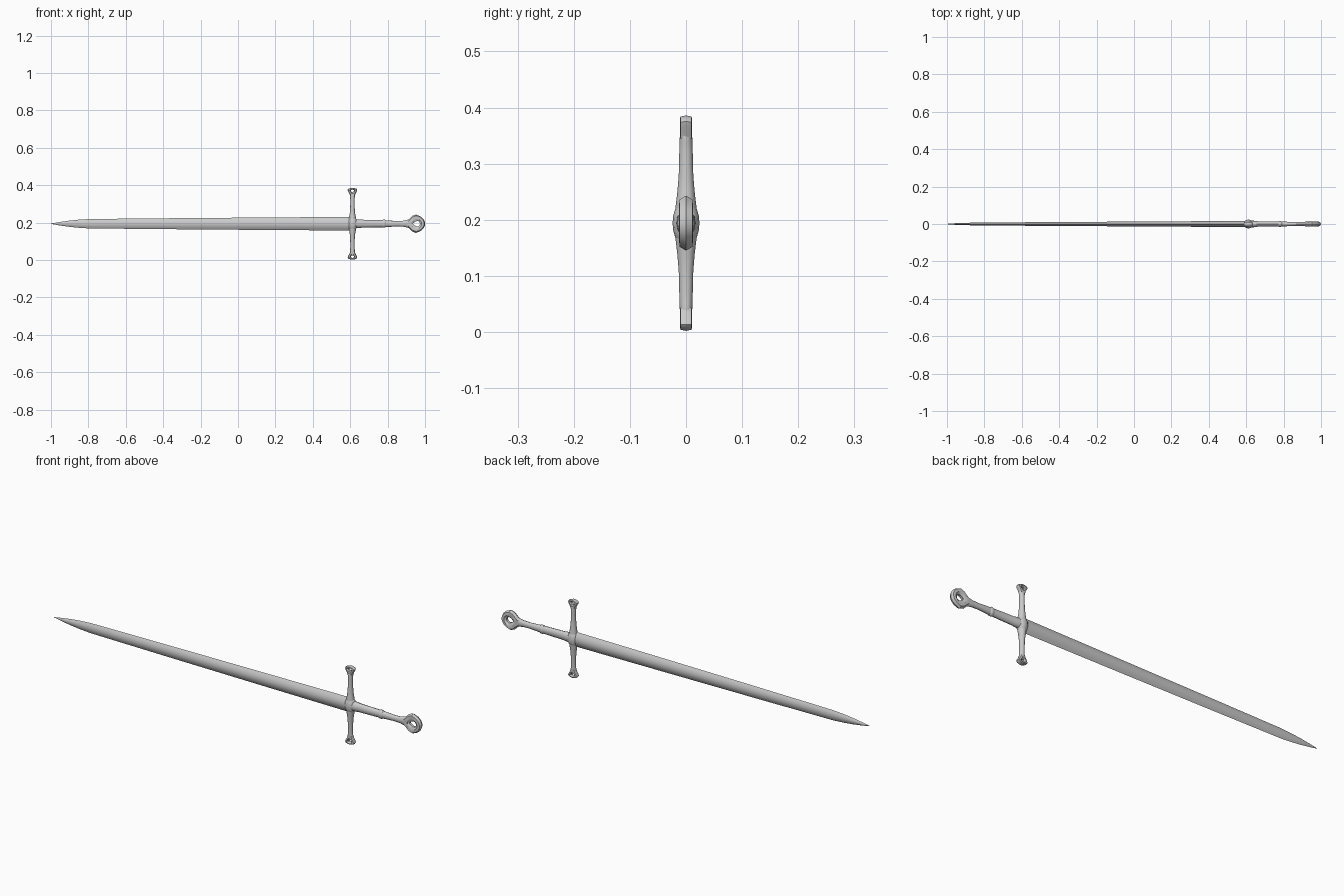
import bpy, bmesh
from math import sin, cos, pi, radians
from mathutils import Vector

if "Cube" in bpy.data.objects:
    bpy.data.objects.remove(bpy.data.objects["Cube"])

ZC = 0.194   # height of the sword's long axis
GX = 0.612   # position of the crossguard along the sword


def finish(name, bm, angle=40):
    bmesh.ops.recalc_face_normals(bm, faces=bm.faces)
    me = bpy.data.meshes.new(name)
    bm.to_mesh(me)
    bm.free()
    ob = bpy.data.objects.new(name, me)
    bpy.context.collection.objects.link(ob)
    bpy.ops.object.select_all(action='DESELECT')
    ob.select_set(True)
    bpy.context.view_layer.objects.active = ob
    bpy.ops.object.shade_smooth_by_angle(angle=radians(angle))
    return ob


def bridge(bm, loops, close=False, caps=True):
    rings = [[bm.verts.new(p) for p in loop] for loop in loops]
    n = len(rings[0])
    pairs = list(zip(rings, rings[1:]))
    if close:
        pairs.append((rings[-1], rings[0]))
    for a, b in pairs:
        for i in range(n):
            j = (i + 1) % n
            bm.faces.new((a[i], a[j], b[j], b[i]))
    if caps and not close:
        bm.faces.new(rings[0])
        bm.faces.new(rings[-1])


def ellipse(a, b, n=12):
    return [(a * cos(2 * pi * i / n), b * sin(2 * pi * i / n)) for i in range(n)]


def lens(a, b, n=6):
    # two shallow arcs meeting in sharp edges
    top = [(-1 + 2 * i / n) for i in range(n + 1)]
    up = [(t * a, b * (1 - t * t)) for t in top]
    return up + [(-p[0], -p[1]) for p in up[1:-1]]


def along_x(name, stations, section):
    # stations: (x, half height, half thickness)
    bm = bmesh.new()
    bridge(bm, [[(x, v, ZC + u) for u, v in section(h, t)] for x, h, t in stations])
    return finish(name, bm)


def eyelet(name, outer, inner, thick, place):
    # ring with a ridged six-sided section between two matching outlines
    bm = bmesh.new()
    loops = []
    for o, i in zip(outer, inner):
        o, i = Vector(o), Vector(i)
        prof = ((0, 0), (0.2, 0.85), (0.65, 0.95), (1, 0.45),
                (1, -0.45), (0.65, -0.95), (0.2, -0.85))
        loops.append([place(*o.lerp(i, s), t * thick) for s, t in prof])
    bridge(bm, loops, close=True)
    return finish(name, bm, 35)


def mirrored(half):
    # half outline from the stem to the far end, u along the axis, v across
    return half + [(u, -v) for u, v in reversed(half)]


# blade
along_x("blade", [(-1, 0.0008, 0.0008), (-0.96, 0.008, 0.004), (-0.91, 0.0155, 0.006),
                  (-0.86, 0.021, 0.007), (-0.8, 0.025, 0.008), (-0.4, 0.029, 0.0105),
                  (0.1, 0.033, 0.0135), (GX, 0.0365, 0.0165)], lens)

# grip
along_x("grip", [(0.6, 0.024, 0.019), (0.65, 0.023, 0.017), (0.66, 0.0215, 0.0145),
                 (0.77, 0.019, 0.0135), (0.79, 0.018, 0.013), (0.85, 0.0145, 0.011),
                 (0.885, 0.016, 0.011), (0.91, 0.022, 0.0115), (0.928, 0.023, 0.011)], ellipse)

# grip collar
along_x("grip_collar", [(0.772, 0.019, 0.0135), (0.776, 0.0215, 0.0155),
                        (0.786, 0.0215, 0.0155), (0.79, 0.018, 0.013)], ellipse)

# pommel ring
outer = mirrored([(0.90, 0.013), (0.918, 0.028), (0.932, 0.042), (0.952, 0.049),
                  (0.976, 0.039), (0.992, 0.025), (1.0, 0.009)])
inner = mirrored([(0.936, 0.002), (0.941, 0.006), (0.948, 0.011), (0.957, 0.0145),
                  (0.965, 0.013), (0.970, 0.009), (0.972, 0.003)])
eyelet("pommel", outer, inner, 0.0135, lambda u, v, t: (u, t, ZC + v))

# crossguard bar, upper half stations mirrored downward: (z, half x, half y)
arm = [(0.0, 0.021, 0.021), (0.03, 0.019, 0.0185), (0.055, 0.0145, 0.0155),
       (0.085, 0.012, 0.013), (0.125, 0.0115, 0.012), (0.145, 0.0125, 0.0115),
       (0.16, 0.015, 0.0108), (0.169, 0.013, 0.008)]
stations = [(-z, a, b) for z, a, b in reversed(arm[1:])] + arm
bm = bmesh.new()
bridge(bm, [[(GX + u, v, ZC + z) for u, v in ellipse(a, b)] for z, a, b in stations])
finish("crossguard", bm)

# boss at the middle of the crossguard
bm = bmesh.new()
bmesh.ops.create_uvsphere(bm, u_segments=14, v_segments=10, radius=1)
for v in bm.verts:
    v.co = Vector((GX + v.co.x * 0.027, v.co.y * 0.024, ZC + v.co.z * 0.042))
finish("guard_boss", bm)

# eyelets at both ends of the crossguard
outer = mirrored([(0.145, 0.0115), (0.158, 0.016), (0.170, 0.023), (0.179, 0.026),
                  (0.185, 0.021), (0.190, 0.007)])
inner = mirrored([(0.167, 0.001), (0.169, 0.004), (0.172, 0.0075), (0.176, 0.009),
                  (0.179, 0.007), (0.180, 0.002)])
for side, s in (("upper", 1), ("lower", -1)):
    eyelet("guard_end_" + side, outer, inner, 0.0115,
           lambda u, v, t: (GX + v, t, ZC + s * (u + 0.002)))
